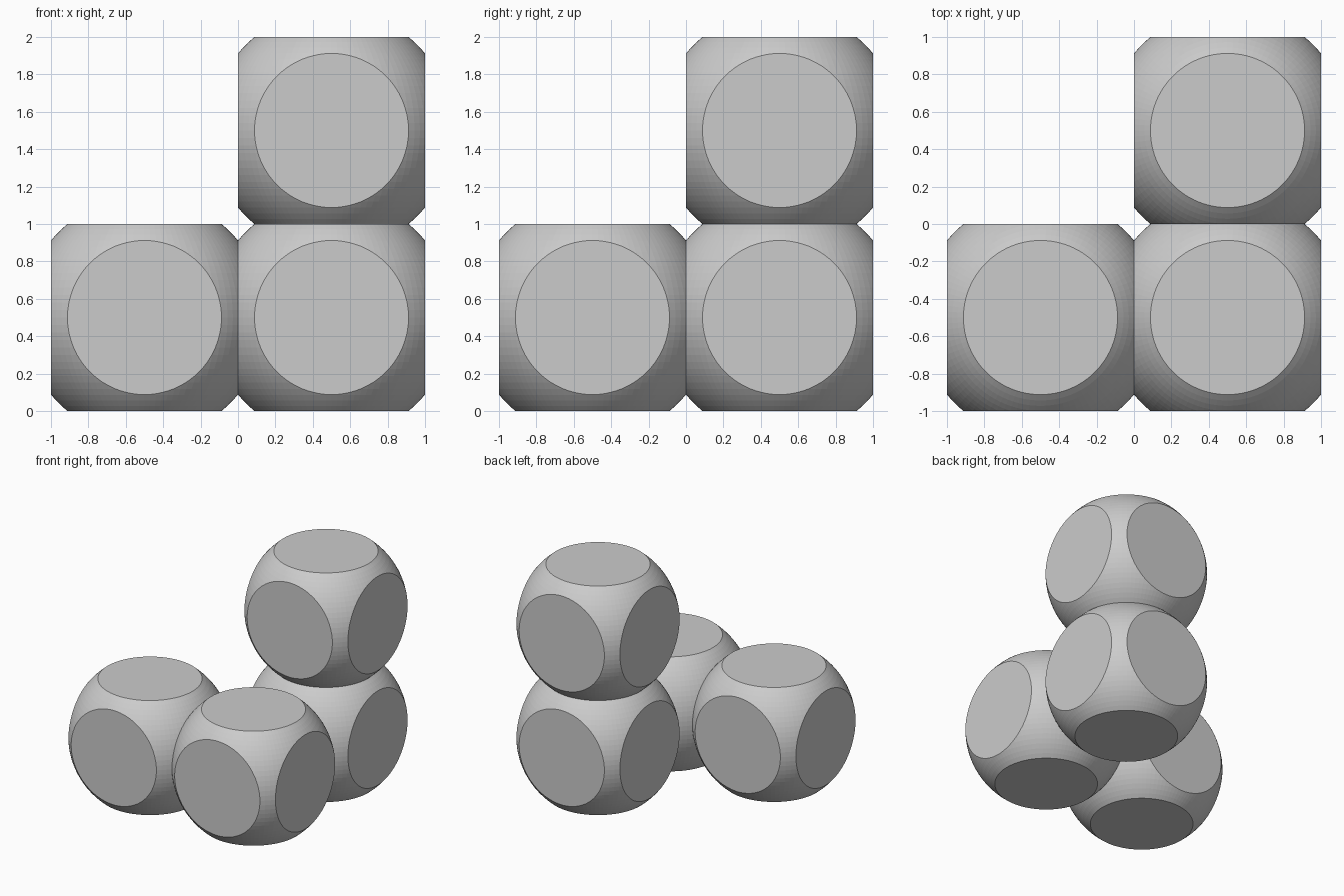
import bpy, bmesh
from mathutils import Vector

if "Cube" in bpy.data.objects:
    bpy.data.objects.remove(bpy.data.objects["Cube"])

RADIUS, HALF = 0.648, 0.5


def rounded_block_mesh():
    """Sphere trimmed flat on six sides."""
    bm = bmesh.new()
    bmesh.ops.create_uvsphere(bm, u_segments=100, v_segments=50, radius=RADIUS)
    for axis in range(3):
        for sign in (-1, 1):
            normal = Vector((0, 0, 0))
            normal[axis] = sign
            cut = bmesh.ops.bisect_plane(
                bm, geom=bm.verts[:] + bm.edges[:] + bm.faces[:], dist=1e-6,
                plane_co=normal * HALF, plane_no=normal, clear_outer=True)
            rim = [e for e in bm.edges if e.is_boundary]
            bmesh.ops.contextual_create(bm, geom=rim)
    bmesh.ops.recalc_face_normals(bm, faces=bm.faces[:])
    mesh = bpy.data.meshes.new("rounded_block")
    bm.to_mesh(mesh)
    bm.free()
    return mesh


# Four touching blocks: a bent row of three with one stacked at the end
blocks = {
    "left_block": (-0.5, -0.5, 0.5),
    "corner_block": (0.5, -0.5, 0.5),
    "back_block": (0.5, 0.5, 0.5),
    "top_block": (0.5, 0.5, 1.5),
}
block_mesh = rounded_block_mesh()
for name, position in blocks.items():
    block = bpy.data.objects.new(name, block_mesh)
    block.location = position
    bpy.context.collection.objects.link(block)
